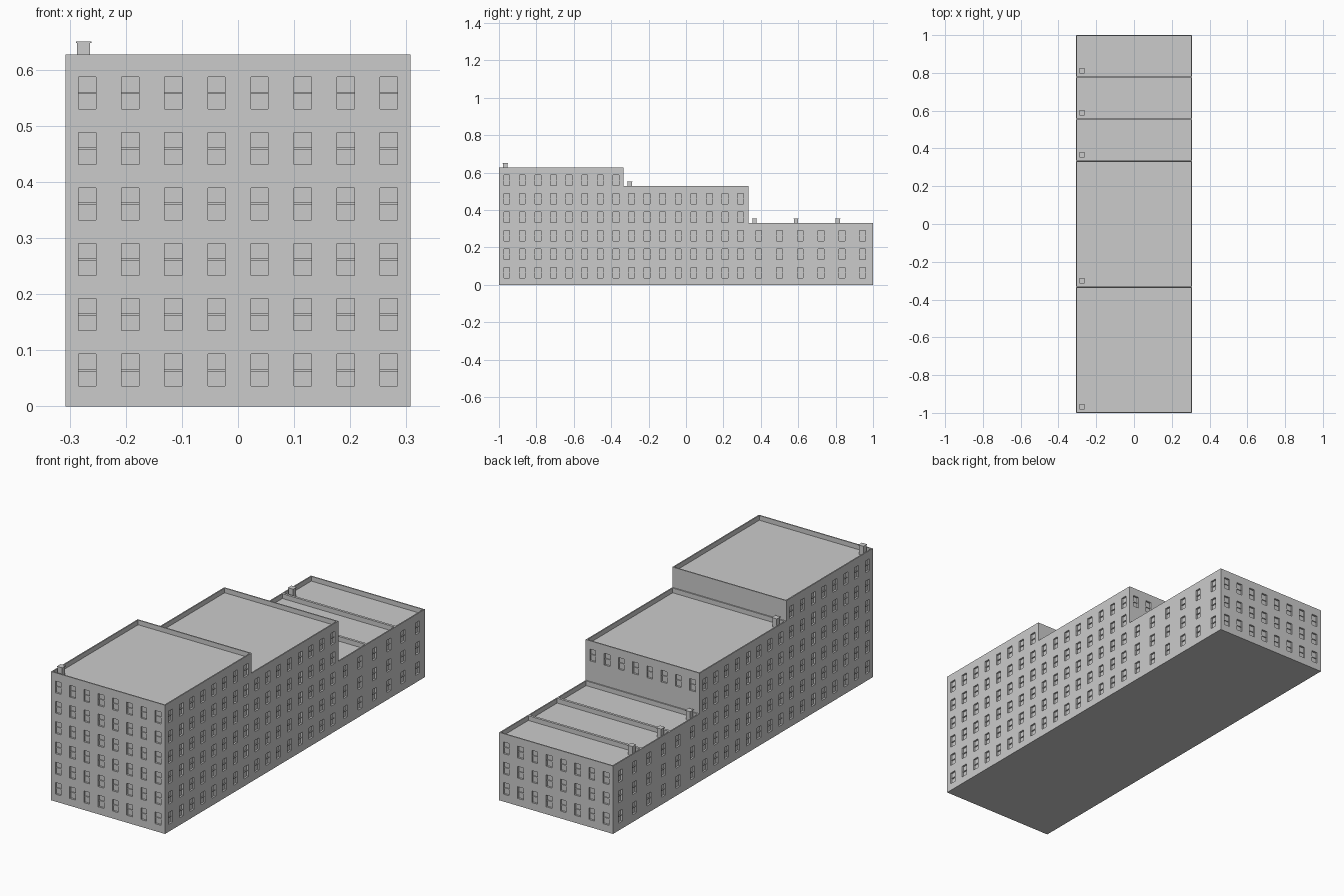
import bpy, bmesh
from mathutils import Vector

if "Cube" in bpy.data.objects:
    bpy.data.objects.remove(bpy.data.objects["Cube"])

W = 0.307                      # half width
FLOOR = 0.0988                 # storey height
WIN_W, WIN_H, SILL = 0.031, 0.057, 0.036
DEPTH = 0.009                  # window recess
RIM, DROP = 0.006, 0.023       # parapet thickness and roof drop
UP = Vector((0, 0, 1))


def finish(bm, name):
    bmesh.ops.remove_doubles(bm, verts=bm.verts, dist=1e-5)
    bmesh.ops.recalc_face_normals(bm, faces=bm.faces)
    me = bpy.data.meshes.new(name)
    bm.to_mesh(me)
    bm.free()
    ob = bpy.data.objects.new(name, me)
    bpy.context.collection.objects.link(ob)
    return ob


def quad(bm, *pts):
    bm.faces.new([bm.verts.new(p) for p in pts])


def box(bm, lo, hi):
    lo, hi = Vector(lo), Vector(hi)
    r = bmesh.ops.create_cube(bm, size=1)
    for v in r['verts']:
        v.co = (lo + hi) / 2 + Vector(a * b for a, b in zip(v.co, hi - lo))


def wall(bm, rails, a, b, h, cols, floors):
    """Wall from a to b with recessed windows on the listed floors."""
    a, b = Vector(a), Vector(b)
    L = (b - a).length
    u = (b - a) / L
    inward = UP.cross(u)
    P = lambda s, z, d=0.0: a + u * s + UP * z + inward * d
    if not floors:
        quad(bm, P(0, 0), P(L, 0), P(L, h), P(0, h))
        return
    ss, zs = [0], [0]
    for i in range(cols):
        c = (i + 0.5) * L / cols
        ss += [c - WIN_W / 2, c + WIN_W / 2]
    for f in floors:
        zs += [SILL + f * FLOOR, SILL + f * FLOOR + WIN_H]
    ss.append(L)
    zs.append(h)
    for i in range(len(ss) - 1):
        for j in range(len(zs) - 1):
            s0, s1, z0, z1 = ss[i], ss[i + 1], zs[j], zs[j + 1]
            corners = [(s0, z0), (s1, z0), (s1, z1), (s0, z1)]
            if i % 2 and j % 2:
                # reveal and glass pane
                for k in range(4):
                    p, q = corners[k], corners[(k + 1) % 4]
                    quad(bm, P(*p), P(*q), P(*q, DEPTH), P(*p, DEPTH))
                quad(bm, *[P(*c, DEPTH) for c in corners])
                # meeting rail across the sash
                zm = (z0 + z1) / 2
                p, q = P(s0, zm - 0.002, DEPTH), P(s1, zm + 0.002, DEPTH * 0.5)
                box(rails, [min(x) for x in zip(p, q)], [max(x) for x in zip(p, q)])
            else:
                quad(bm, *[P(*c) for c in corners])


def building(name, y0, y1, storeys, side_cols, front=(), back=()):
    h = storeys * FLOOR + 0.0345
    bm, rails = bmesh.new(), bmesh.new()
    c = [Vector(p) for p in ((-W, y0, 0), (W, y0, 0), (W, y1, 0), (-W, y1, 0))]
    every = range(storeys)
    wall(bm, rails, c[0], c[1], h, 8, front)
    wall(bm, rails, c[1], c[2], h, side_cols, every)
    wall(bm, rails, c[2], c[3], h, 8, back)
    wall(bm, rails, c[3], c[0], h, side_cols, every)
    quad(bm, *reversed(c))
    # parapet and sunken roof
    top = [p + UP * h for p in c]
    mid = Vector((0, (y0 + y1) / 2, h))
    inner = [p - Vector((RIM if p.x > 0 else -RIM, RIM if p.y > mid.y else -RIM, 0)) for p in top]
    low = [p - UP * DROP for p in inner]
    for k in range(4):
        n = (k + 1) % 4
        quad(bm, top[k], top[n], inner[n], inner[k])
        quad(bm, inner[k], inner[n], low[n], low[k])
    quad(bm, *low)
    finish(bm, name + "_walls")
    finish(rails, name + "_window_rails")
    # chimney with cap
    ch = bmesh.new()
    x, y = -0.275, y0 + 0.033
    box(ch, (x - 0.0115, y - 0.0115, h - DROP), (x + 0.0115, y + 0.0115, h + 0.021))
    box(ch, (x - 0.014, y - 0.014, h + 0.02), (x + 0.014, y + 0.014, h + 0.023))
    finish(ch, name + "_chimney")


# stepped row of five buildings, front to back
T = 1 / 3
building("tall_block", -1, -T, 6, 8, front=range(6))
building("middle_block", -T, T, 5, 8, back=[4])
for i in range(3):
    building(f"low_block_{i + 1}", T + i * 2 / 9, T + (i + 1) * 2 / 9, 3, 2,
             back=range(3) if i == 2 else ())
